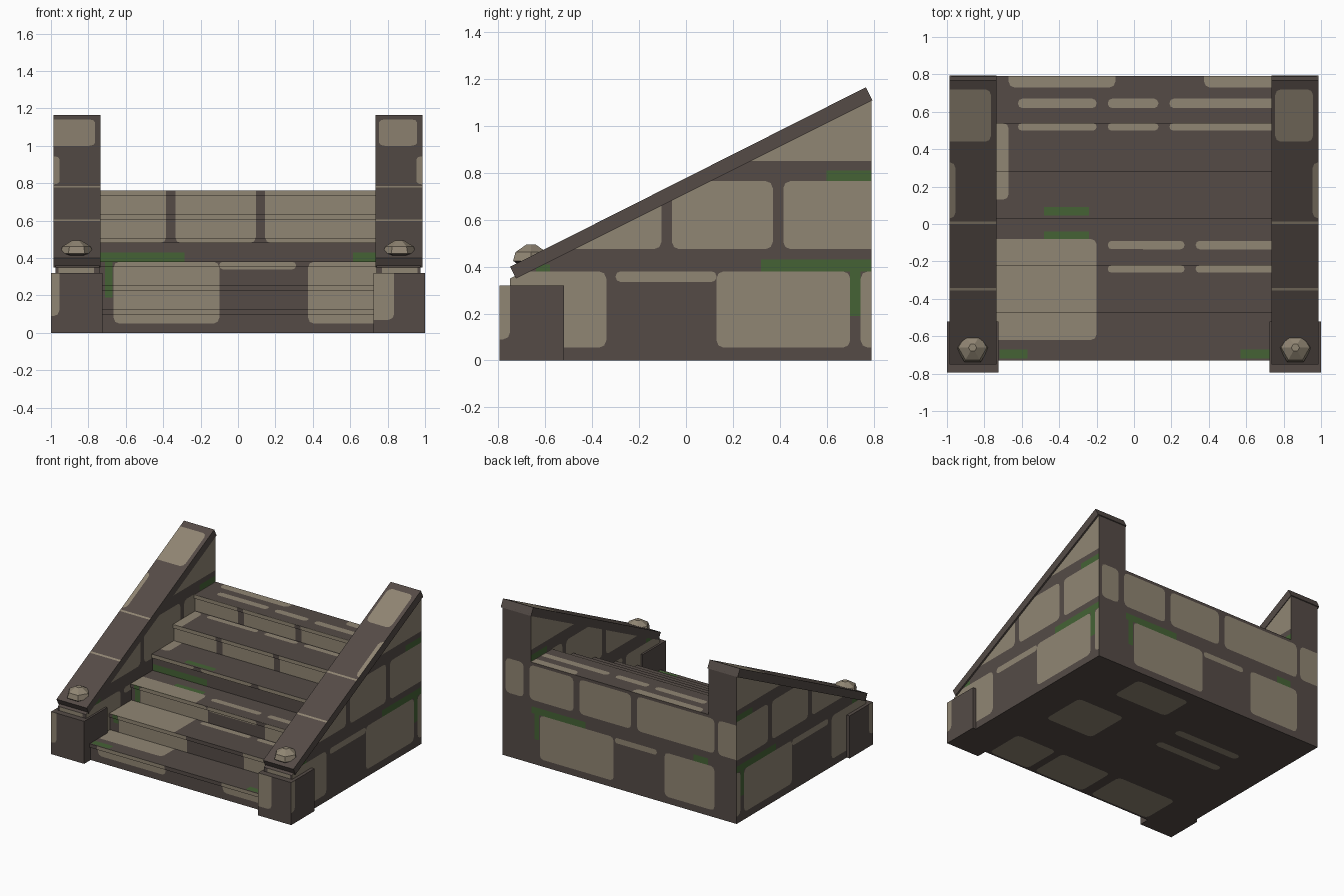
import bpy, bmesh, math
from mathutils import Vector, Matrix

old = bpy.data.objects.get("Cube")
if old:
    bpy.data.objects.remove(old, do_unlink=True)


def material(name, rgb):
    m = bpy.data.materials.new(name)
    m.use_nodes = True
    m.diffuse_color = (*rgb, 1)
    m.node_tree.nodes["Principled BSDF"].inputs["Base Color"].default_value = (*rgb, 1)
    return m


MORTAR, STONE, MOSS = range(3)
MATS = [material("dark_mortar", (0.09, 0.071, 0.062)),
        material("tan_stone", (0.28, 0.236, 0.172)),
        material("green_moss", (0.059, 0.124, 0.036))]


def finish(name, bm):
    me = bpy.data.meshes.new(name)
    bm.to_mesh(me)
    bm.free()
    for m in MATS:
        me.materials.append(m)
    ob = bpy.data.objects.new(name, me)
    bpy.context.collection.objects.link(ob)
    return ob


def prism(profile, x0, x1):
    """Extrude a (y, z) profile from x0 to x1."""
    bm = bmesh.new()
    face = bm.faces.new([bm.verts.new((x0, y, z)) for y, z in profile])
    ext = bmesh.ops.extrude_face_region(bm, geom=[face])["geom"]
    moved = [g for g in ext if isinstance(g, bmesh.types.BMVert)]
    bmesh.ops.translate(bm, verts=moved, vec=(x1 - x0, 0, 0))
    bmesh.ops.recalc_face_normals(bm, faces=bm.faces)
    bm.normal_update()
    return bm


def rounded(rect, radius):
    """Counter-clockwise outline of a rectangle with rounded corners."""
    u0, u1, v0, v1 = rect
    r = min(radius, 0.45 * (u1 - u0), 0.45 * (v1 - v0))
    steps = (0, 45, 90) if r > 0 else (0,)
    pts = []
    for k, (u, v) in enumerate([(u1 - r, v1 - r), (u0 + r, v1 - r),
                                (u0 + r, v0 + r), (u1 - r, v0 + r)]):
        for d in steps:
            a = math.radians(k * 90 + d)
            pts.append(Vector((u + r * math.cos(a), v + r * math.sin(a))))
    return pts


def paint(bm, axis, sign, rects, mat=STONE, flip=False):
    """Cut each outline into the faces that look along the axis, and colour it."""
    iu, iv = [(1, 2), (0, 2), (0, 1)][axis]
    for rect in rects:
        u0, u1, v0, v1 = rect
        if flip:
            u0, u1 = -u1, -u0
        outline = rounded((u0, u1, v0, v1), 0.03 if mat == STONE else 0)
        done = []

        def inside():
            found = []
            for f in bm.faces:
                if f.normal[axis] * sign < 0.7:
                    continue
                us = [v.co[iu] for v in f.verts]
                vs = [v.co[iv] for v in f.verts]
                if max(us) < u0 or min(us) > u1 or max(vs) < v0 or min(vs) > v1:
                    continue
                c = f.calc_center_median()
                c = Vector((c[iu], c[iv]))
                if all((c - p).dot(n) > 0 for p, n in done):
                    found.append(f)
            return found

        for a, b in zip(outline, outline[1:] + outline[:1]):
            d = (b - a).normalized()
            n = Vector((-d.y, d.x))
            co, no = Vector((0, 0, 0)), Vector((0, 0, 0))
            co[iu], co[iv] = a
            no[iu], no[iv] = n
            faces = inside()
            geom = set(faces)
            for f in faces:
                geom.update(f.edges)
                geom.update(f.verts)
            if geom:
                bmesh.ops.bisect_plane(bm, geom=list(geom), dist=1e-5,
                                       plane_co=co, plane_no=no)
                bm.normal_update()
            done.append((a, n))
        for f in inside():
            f.material_index = mat


def course(v0, v1, *spans):
    """One row of stones sharing the same height band."""
    return [(a, b, v0, v1) for a, b in spans]


# Masonry layouts, as (u0, u1, v0, v1) on each projection plane
front_stones = (course(0.48, 0.9, (-1.2, -0.385), (-0.335, 0.095), (0.145, 1.2))
                + course(0.05, 0.38, (-0.665, -0.1), (0.375, 0.8))
                + course(0.34, 0.38, (-0.1, 0.31)))
back_stones = (course(0.48, 0.74, (-0.95, -0.8), (-0.75, -0.385), (-0.335, 0.095),
                      (0.145, 0.79), (0.82, 1.2))
               + course(0.05, 0.38, (-0.665, -0.05), (0.375, 0.79))
               + course(0.34, 0.38, (-0.04, 0.31)))
front_moss = [(-0.735, -0.285, 0.38, 0.43), (0.615, 0.735, 0.38, 0.43),
              (-0.71, -0.67, 0.19, 0.38)]
side_stones = (course(0.055, 0.38, (-0.9, -0.34), (0.13, 0.7), (0.745, 0.9))
               + course(0.335, 0.38, (-0.3, 0.13))
               + course(0.475, 0.765, (-0.6, -0.105), (-0.06, 0.37), (0.415, 0.9))
               + course(0.85, 1.3, (0.1, 0.9)))
side_moss = [(0.32, 0.9, 0.38, 0.43), (0.6, 0.9, 0.765, 0.81),
             (0.7, 0.745, 0.19, 0.38), (-0.64, -0.58, 0.38, 0.41)]
upper_joints = [(-0.62, -0.2), (-0.14, 0.13), (0.19, 0.8)]
lower_joints = [(-0.14, 0.27), (0.33, 0.8)]
tread_stones = (course(0.73, 0.9, (-0.67, -0.1), (0.375, 0.8))
                + course(0.62, 0.67, *upper_joints)
                + course(0.5, 0.54, *upper_joints)
                + course(0.13, 0.54, (-0.8, -0.67))
                + course(-0.62, -0.08, (-0.8, -0.2))
                + course(-0.135, -0.09, *lower_joints)
                + course(-0.26, -0.22, *lower_joints))
tread_moss = [(-0.48, -0.24, 0.045, 0.09), (-0.48, -0.24, -0.08, -0.04),
              (-0.72, -0.57, -0.72, -0.67), (0.57, 0.8, -0.72, -0.67)]
base_stones = (course(-0.7, -0.4, (-0.7, -0.2), (-0.12, 0.3), (0.36, 0.7))
               + course(-0.1, 0.25, (0.3, 0.7))
               + course(0.3, 0.36, (-0.65, -0.1))
               + course(0.1, 0.16, (-0.65, -0.1))
               + course(0.45, 0.7, (0.1, 0.55)))
cap_stones = {-1: [(-1.1, -0.765, 0.44, 0.72), (-1.1, -0.955, 0.03, 0.33)],
              1: [(0.755, 0.957, 0.44, 0.72), (0.955, 1.1, 0.03, 0.33)]}
cap_strips = course(0.0, 0.013, (-1.1, 1.1)) + course(-0.355, -0.342, (-1.1, 1.1))

# Staircase: six steps with a projecting nosing
STEPS, RISE, RUN, FRONT, BACK = 6, 0.127, 0.253, -0.73, 0.79
profile = [(BACK, 0), (FRONT + 0.012, 0)]
for i in range(STEPS):
    nose, top = FRONT + i * RUN, (i + 1) * RISE
    if i:
        profile.append((nose + 0.012, i * RISE))
    profile += [(nose + 0.012, top - 0.028), (nose, top - 0.028), (nose, top)]
profile.append((BACK, STEPS * RISE))
stairs = prism(profile, -0.74, 0.74)
paint(stairs, 1, -1, front_stones)
paint(stairs, 1, -1, front_moss, MOSS)
paint(stairs, 2, 1, tread_stones)
paint(stairs, 2, 1, tread_moss, MOSS)
paint(stairs, 2, -1, base_stones)
paint(stairs, 1, 1, back_stones, flip=True)
paint(stairs, 1, 1, front_moss, MOSS, flip=True)
finish("staircase", stairs)

for side, label in ((-1, "right"), (1, "left")):
    # Sloping side wall
    wall = prism([(-0.75, 0), (BACK, 0), (BACK, 1.12), (-0.75, 0.35)],
                 side * 0.74, side * 0.975)
    for s in (-1, 1):
        paint(wall, 0, s, side_stones)
        paint(wall, 0, s, side_moss, MOSS)
    paint(wall, 1, 1, back_stones, flip=True)
    paint(wall, 1, -1, [(-0.96, -0.77, 0.2, 0.5), (0.77, 0.96, 0.2, 0.5)])
    finish(label + "_side_wall", wall)

    # Coping slab along the slope
    cap = prism([(-0.75, 0.4), (-0.725, 0.35), (0.795, 1.11), (0.767, 1.165)],
                side * 0.735, side * 0.987)
    paint(cap, 2, 1, cap_stones[side] + cap_strips)
    finish(label + "_coping", cap)

    # Corner post at the foot
    post = prism([(-0.795, 0), (-0.52, 0), (-0.52, 0.32), (-0.795, 0.32)],
                 side * 0.725, side)
    paint(post, 1, -1, [(-1.1, -0.955, 0.09, 0.4), (0.6, 0.835, 0.07, 0.4)])
    paint(post, 0, side, [(-0.9, -0.75, 0.09, 0.4)])
    finish(label + "_corner_post", post)

    # Faceted finial: dark neck, flared collar, tapering crown
    finial = bmesh.new()
    for r0, r1, z0, z1, mat in ((0.06, 0.05, 0.35, 0.4, MORTAR),
                                (0.05, 0.088, 0.4, 0.425, MORTAR),
                                (0.088, 0.076, 0.425, 0.462, STONE),
                                (0.076, 0.022, 0.462, 0.495, STONE)):
        before = set(finial.faces)
        place = Matrix.Translation((side * 0.863, -0.661, (z0 + z1) / 2))
        bmesh.ops.create_cone(finial, cap_ends=True, segments=6, radius1=r0,
                              radius2=r1, depth=z1 - z0,
                              matrix=place @ Matrix.Rotation(math.pi / 6, 4, "Z"))
        for f in set(finial.faces) - before:
            f.material_index = mat
    finish(label + "_finial", finial)
